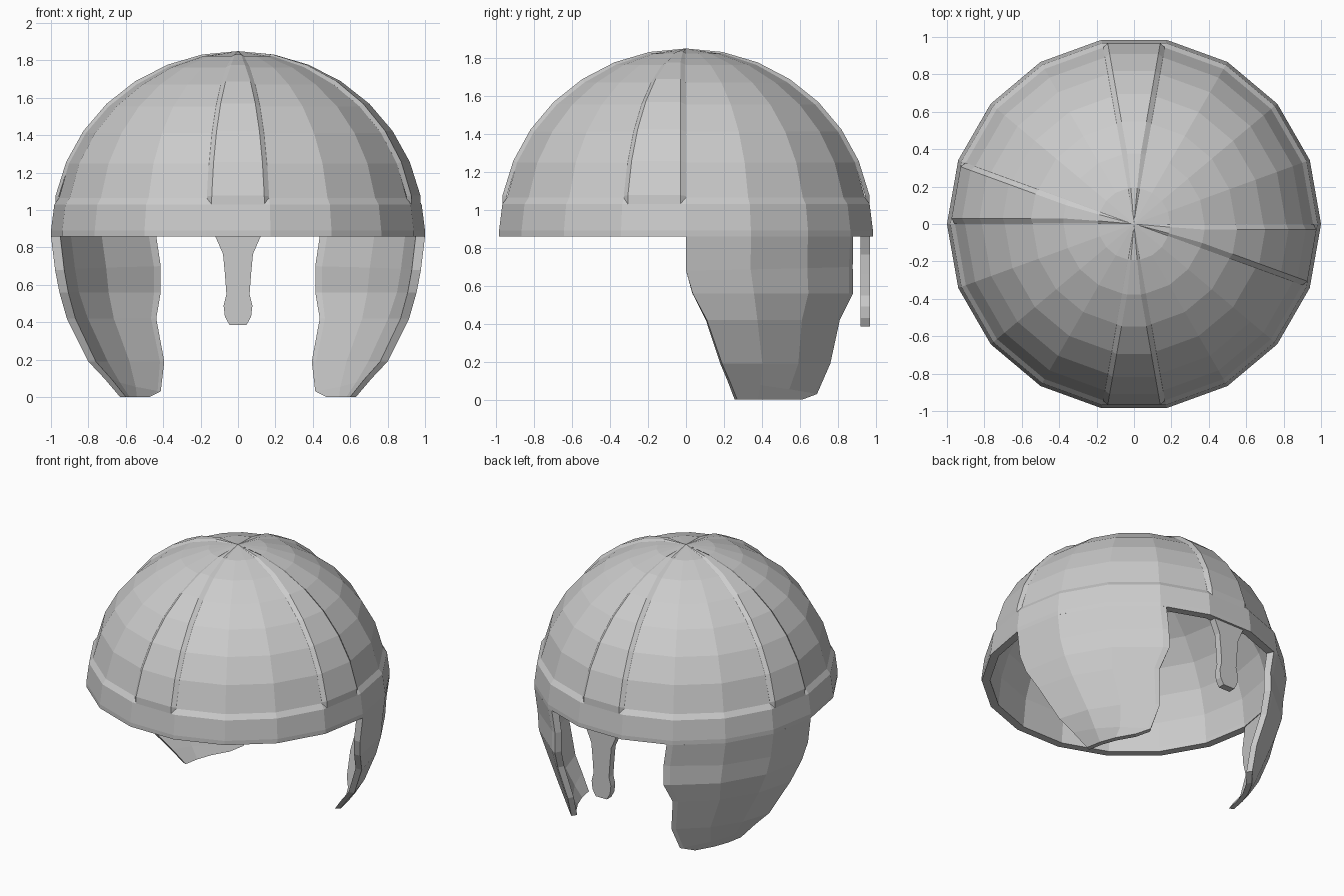
import bpy, bmesh
from math import sin, cos, radians, atan2, hypot
from mathutils import Vector

if "Cube" in bpy.data.objects:
    bpy.data.objects.remove(bpy.data.objects["Cube"])

SEG = 18
ZC = 0.89          # height of the dome's equator


def make(name, verts, faces):
    bm = bmesh.new()
    vs = [bm.verts.new(v) for v in verts]
    for f in faces:
        bm.faces.new([vs[i] for i in f])
    bmesh.ops.remove_doubles(bm, verts=bm.verts, dist=0.0005)
    bmesh.ops.recalc_face_normals(bm, faces=bm.faces)
    me = bpy.data.meshes.new(name)
    bm.to_mesh(me)
    bm.free()
    ob = bpy.data.objects.new(name, me)
    bpy.context.collection.objects.link(ob)
    return ob


def ring(k, scale=1.0):
    """Radius and height of dome ring k (0 = crown, 8 = equator)."""
    a = radians(11.25 * k)
    return max(scale * sin(a), 0.0001), ZC + 0.96 * scale * cos(a)


def panel_scale(k):
    """Panels sink below the ribs, fading out towards the crown."""
    return 0.998 - 0.020 * min(1, k / 3)


def polar(r, deg, z):
    return Vector((r * cos(radians(deg)), r * sin(radians(deg)), z))


def grid_faces(rows, cols, wrap=False):
    n = cols if wrap else cols - 1
    return [(i * cols + j, i * cols + (j + 1) % cols,
             (i + 1) * cols + (j + 1) % cols, (i + 1) * cols + j)
            for i in range(rows - 1) for j in range(n)]


# Dome: recessed panels, raised brow band, rim and lining in one revolved shell
profile = [ring(k, panel_scale(k)) for k in range(7)]
profile += [(0.957, 1.064), (0.982, 1.03), (1, 0.89), (1, 0.86), (0.945, 0.86)]
profile += [ring(k, 0.945) for k in range(8, -1, -1)]
verts = [polar(r, 20 * j, z) for r, z in profile for j in range(SEG)]
make("dome_shell", verts, grid_faces(len(profile), SEG, wrap=True))

# Raised ribs with bevelled sides, one dome segment wide, tapering to the crown
for n, a0 in enumerate((80, 160, 260, 340)):
    verts = []
    for k in range(9):
        if k == 8:
            outer, base = (0.982, 1.03), (0.955, 1.03)
        else:
            outer, base = ring(k), ring(k, panel_scale(k) - 0.001)
        p, q = polar(outer[0], a0, outer[1]), polar(outer[0], a0 + 20, outer[1])
        d = (q - p).normalized() * min(0.03, 0.25 * (q - p).length)
        verts += [polar(base[0], a0, base[1]), p + d, q - d,
                  polar(base[0], a0 + 20, base[1])]
    make("rib_%d" % (n + 1), verts, grid_faces(9, 4))

# Cheek guards: rows of back edge (x, y, z) and front edge (x, y, z)
rows = [(1, 0, .86, .46, .88, .86), (.978, 0, .68, .435, .878, .70),
        (.955, .035, .56, .435, .88, .56), (.915, .11, .42, .46, .81, .42),
        (.8, .19, .19, .415, .76, .19), (.715, .23, .1, .435, .69, .03),
        (.63, .27, 0, .50, .61, 0)]
for side, name in ((1, "right"), (-1, "left")):
    verts = []
    for xb, yb, zb, xf, yf, zf in rows:
        ab, af = atan2(yb, xb), atan2(yf, xf)
        rb, rf = hypot(xb, yb), hypot(xf, yf)
        for t in (0, 0.32, 0.64, 0.96, 1):
            a, r = ab + (af - ab) * t, rb + (rf - rb) * t
            if zb == 0.86 and t == 0.96:
                r = 1.0                      # stay flush with the brow band
            if zb == 0.86 and 0 < t < 0.9:
                r = 1.0
            verts.append((side * r * cos(a), r * sin(a), zb + (zf - zb) * t))
    # inner skin, pulled towards the axis
    count = len(verts)
    verts += [(x * 0.95, y * 0.95, z) for x, y, z in verts]
    faces = grid_faces(len(rows), 5)
    faces += [tuple(i + count for i in f) for f in faces]
    last = 5 * (len(rows) - 1)
    edge = list(range(5)) + [5 * i + 4 for i in range(1, len(rows))]
    edge += list(range(last + 3, last - 1, -1))
    edge += [5 * i for i in range(len(rows) - 2, 0, -1)]
    for a, b in zip(edge, edge[1:] + edge[:1]):
        faces.append((a, b, b + count, a + count))
    make(name + "_cheek_guard", verts, faces)

# Nose guard: half widths down its length, extruded in depth
half = [(.122, .86), (.115, .845), (.08, .765), (.07, .66), (.062, .55),
        (.077, .49), (.07, .43), (.045, .385)]
verts = [(s * x, y, z) for x, z in half for s, y in
         ((-1, .92), (1, .92), (1, .97), (-1, .97))]
m = 4 * len(half)
make("nose_guard", verts, grid_faces(len(half), 4, wrap=True)
     + [(0, 1, 2, 3), (m - 4, m - 3, m - 2, m - 1)])
